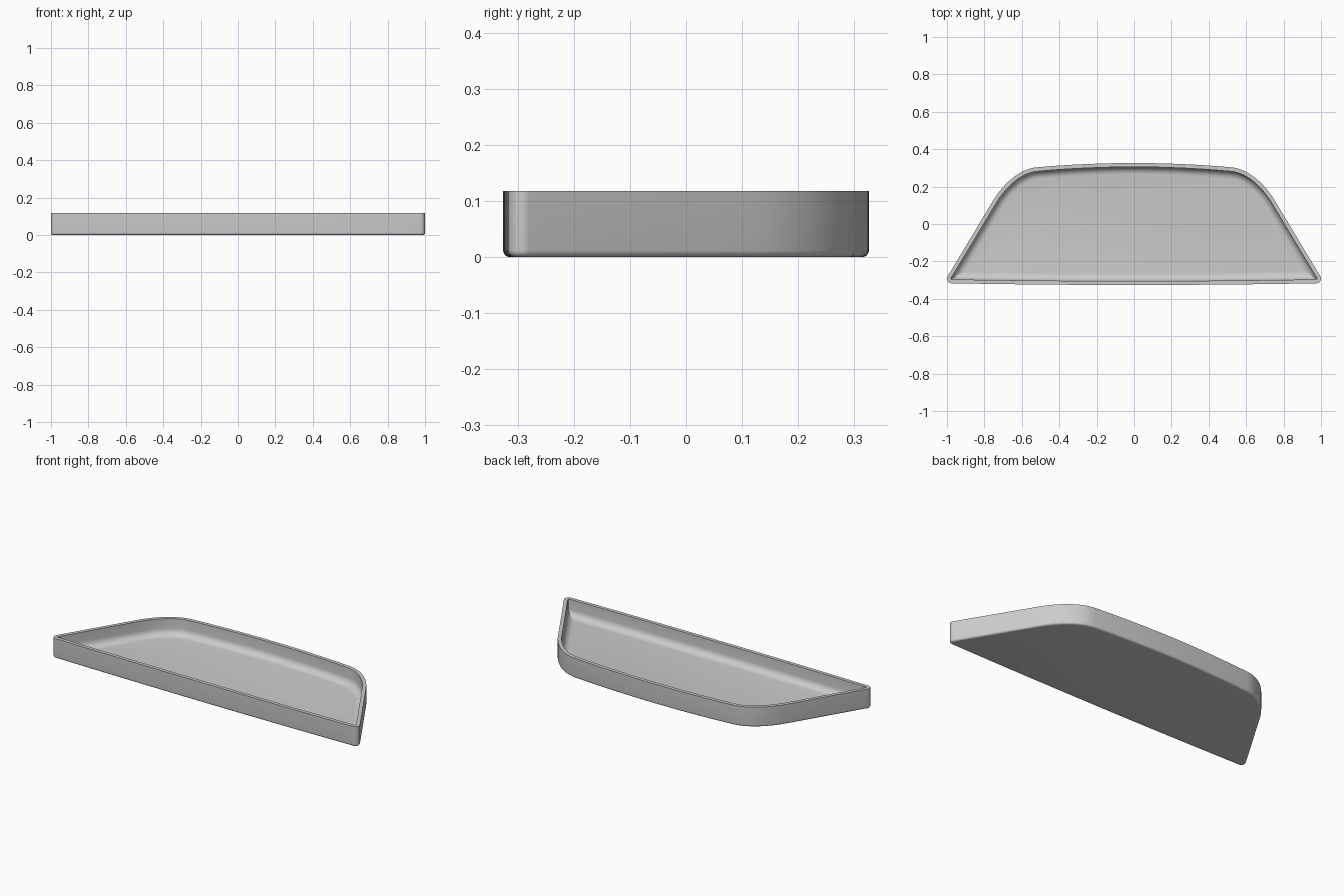
import bpy, bmesh, math
from mathutils import Vector

cube = bpy.data.objects.get("Cube")
if cube:
    bpy.data.objects.remove(cube, do_unlink=True)

HEIGHT, WALL, FLOOR, COVE, FOOT = 0.118, 0.021, 0.02, 0.04, 0.012
SIDE_DIR = Vector((-0.515, 0.857))   # slanted side, running front to back


def conic(a, corner, b, weight, steps):
    """Rounded corner from a to b; the weight sets how full it is."""
    pts = []
    for i in range(steps + 1):
        t = i / steps
        k = ((1 - t) ** 2, 2 * t * (1 - t) * weight, t * t)
        pts.append((a * k[0] + corner * k[1] + b * k[2]) / sum(k))
    return pts


def outline(d):
    """Closed tray outline, moved inward by d."""
    def side_x(y):
        return (0.71 - d - 0.515 * y) / 0.857

    # Front corner: small and acute
    y = -0.317 + d
    corner = Vector((side_x(y), y))
    t = max(0.004, 0.0442 - 1.77 * d)
    half = conic(corner - Vector((t, 0)), corner, corner + SIDE_DIR * t, 0.5, 12)
    front_x = half[0].x

    # Back corner: broad
    y = 0.293 - d
    corner = Vector((side_x(y), y))
    end = corner + Vector((-0.997, 0.076)) * (0.135 - 0.5 * d)
    half += conic(corner - SIDE_DIR * (0.2 - 0.5 * d), corner, end, 0.88, 16)

    # Gently bowed front and back edges
    front = [Vector((front_x * i / 8, -0.317 + d - 0.009 * (1 - (i / 8) ** 2)))
             for i in range(8)]
    rise = 0.326 - d - end.y
    back = [Vector((end.x * i / 8, end.y + rise * (1 - (i / 8) ** 2)))
            for i in range(7, -1, -1)]
    right = front + half + back
    left = [Vector((-p.x, p.y)) for p in reversed(right[1:-1])]
    return right + left


# Wall section as (inset, height): foot fillet, outer wall, rim, inner wall, cove
quarter = [math.radians(15 * i) for i in range(7)]
section = [(FOOT * (1 - math.sin(a)), FOOT * (1 - math.cos(a))) for a in quarter]
section += [(0, HEIGHT), (WALL, HEIGHT)]
section += [(WALL + COVE * (1 - math.cos(a)), FLOOR + COVE * (1 - math.sin(a)))
            for a in quarter]

# Tray shell
bm = bmesh.new()
loops = [[bm.verts.new((p.x, p.y, z)) for p in outline(d)] for d, z in section]
for low, high in zip(loops, loops[1:]):
    for i in range(len(low)):
        j = (i + 1) % len(low)
        bm.faces.new((low[i], low[j], high[j], high[i]))
bm.faces.new(list(reversed(loops[0])))
bm.faces.new(loops[-1])
bmesh.ops.recalc_face_normals(bm, faces=bm.faces)

mesh = bpy.data.meshes.new("tray")
bm.to_mesh(mesh)
bm.free()
tray = bpy.data.objects.new("tray", mesh)
bpy.context.collection.objects.link(tray)

# Plain grey
grey = bpy.data.materials.new("light grey")
grey.use_nodes = True
colour = (0.6, 0.6, 0.6, 1)
grey.diffuse_color = colour
for node in grey.node_tree.nodes:
    if node.type == 'BSDF_PRINCIPLED':
        node.inputs["Base Color"].default_value = colour
mesh.materials.append(grey)

bpy.ops.object.select_all(action='DESELECT')
tray.select_set(True)
bpy.context.view_layer.objects.active = tray
bpy.ops.object.shade_smooth_by_angle(angle=math.radians(35))
